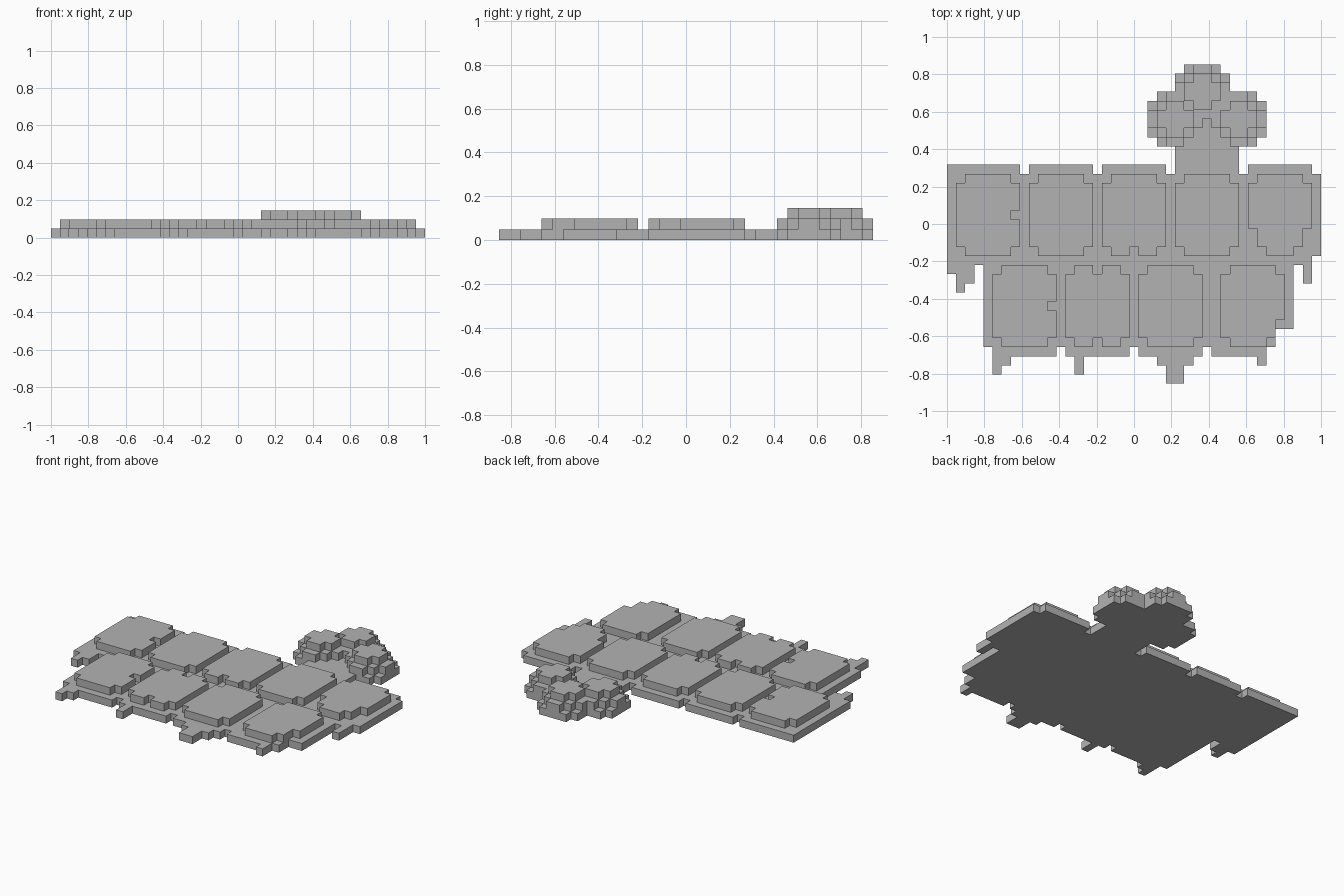
import bpy, bmesh, math
from mathutils import Vector

cube = bpy.data.objects.get("Cube")
if cube:
    bpy.data.objects.remove(cube, do_unlink=True)

COLS, ROWS = 41, 35      # grid of blocks the relief is made from
UNIT = 2 / COLS

grey = bpy.data.materials.new("plain_grey")
grey.use_nodes = True
colour = (0.45, 0.45, 0.45, 1)
grey.diffuse_color = colour
grey.node_tree.nodes["Principled BSDF"].inputs["Base Color"].default_value = colour


def block(x0, y0, x1, y1, z=0):
    return {(x, y, z) for x in range(x0, x1) for y in range(y0, y1)}


def build(name, cells):
    """Skin a set of blocks with its exposed faces and merge the flat ones."""
    bm = bmesh.new()
    for cell in cells:
        centre = Vector(cell) + Vector((0.5, 0.5, 0.5))
        for axis in range(3):
            for sign in (-1, 1):
                n = Vector((0, 0, 0))
                n[axis] = sign
                if tuple(int(c + d) for c, d in zip(cell, n)) in cells:
                    continue
                u = Vector((0, 0, 0))
                u[(axis + 1) % 3] = 1
                v = n.cross(u)
                corners = [centre + (n + a * u + b * v) / 2
                           for a, b in ((-1, -1), (1, -1), (1, 1), (-1, 1))]
                bm.faces.new([bm.verts.new(p) for p in corners])
    bmesh.ops.remove_doubles(bm, verts=bm.verts, dist=0.01)
    bmesh.ops.dissolve_limit(bm, angle_limit=math.radians(1),
                             verts=bm.verts, edges=bm.edges)
    for v in bm.verts:
        v.co = (v.co - Vector((COLS / 2, ROWS / 2, 0))) * UNIT
    bmesh.ops.recalc_face_normals(bm, faces=bm.faces)
    mesh = bpy.data.meshes.new(name)
    bm.to_mesh(mesh)
    bm.free()
    mesh.materials.append(grey)
    obj = bpy.data.objects.new(name, mesh)
    bpy.context.collection.objects.link(obj)


# Three rounded lobes, each the upper half of a blocky ball
def lobe(cx, cy, r=3):
    return {(x, y, z)
            for x in range(cx - r, cx + r) for y in range(cy - r, cy + r)
            for z in range(r)
            if (x + 0.5 - cx) ** 2 + (y + 0.5 - cy) ** 2 + (z + 0.5) ** 2 < r * r}


lobes = lobe(25, 29) | lobe(32, 29) | lobe(28, 32)
build("lobed_top", lobes)

# Base slab with the neck, edge tabs and drips
base = block(0, 14, COLS, 23) | block(4, 4, 36, 14) | block(36, 6, 38, 14)
base |= block(25, 23, 32, 29)
for x0, x1 in ((0, 8), (9, 16), (17, 24), (33, 40)):
    base |= block(x0, 23, x1, 24)
for x0, x1 in ((5, 12), (13, 20), (21, 28), (29, 35)):
    base |= block(x0, 3, x1, 4)
drips = ((0, 12, 14), (1, 10, 14), (2, 11, 14), (3, 13, 14), (38, 13, 14),
         (39, 11, 14), (5, 1, 3), (6, 2, 3), (14, 1, 3), (23, 2, 3), (24, 0, 3),
         (25, 0, 3), (26, 2, 3), (34, 2, 3))
for x, y0, y1 in drips:
    base |= block(x, y0, x + 1, y1)
build("base_slab", base - lobes)


# Raised square pads with clipped corners
def pad(x, y):
    w, h = 7, 9
    corners = {(a, b, 1) for a in (x, x + w - 1) for b in (y, y + h - 1)}
    return block(x, y, x + w, y + h, 1) - corners


# Chips and worn corners
chips = {(7, 18, 1), (20, 14, 1), (11, 8, 1), (16, 12, 1), (16, 4, 1)}
chips |= block(33, 14, 34, 17, 1) | block(39, 14, 40, 17, 1) | {(34, 14, 1), (38, 14, 1)}
chips |= block(36, 4, 37, 7, 1) | {(35, 4, 1)}

for label, y, xs in (("back", 14, (1, 9, 17, 25, 33)), ("front", 4, (5, 13, 21, 30))):
    for i, x in enumerate(xs):
        build(f"{label}_pad_{i + 1}", pad(x, y) - chips)
